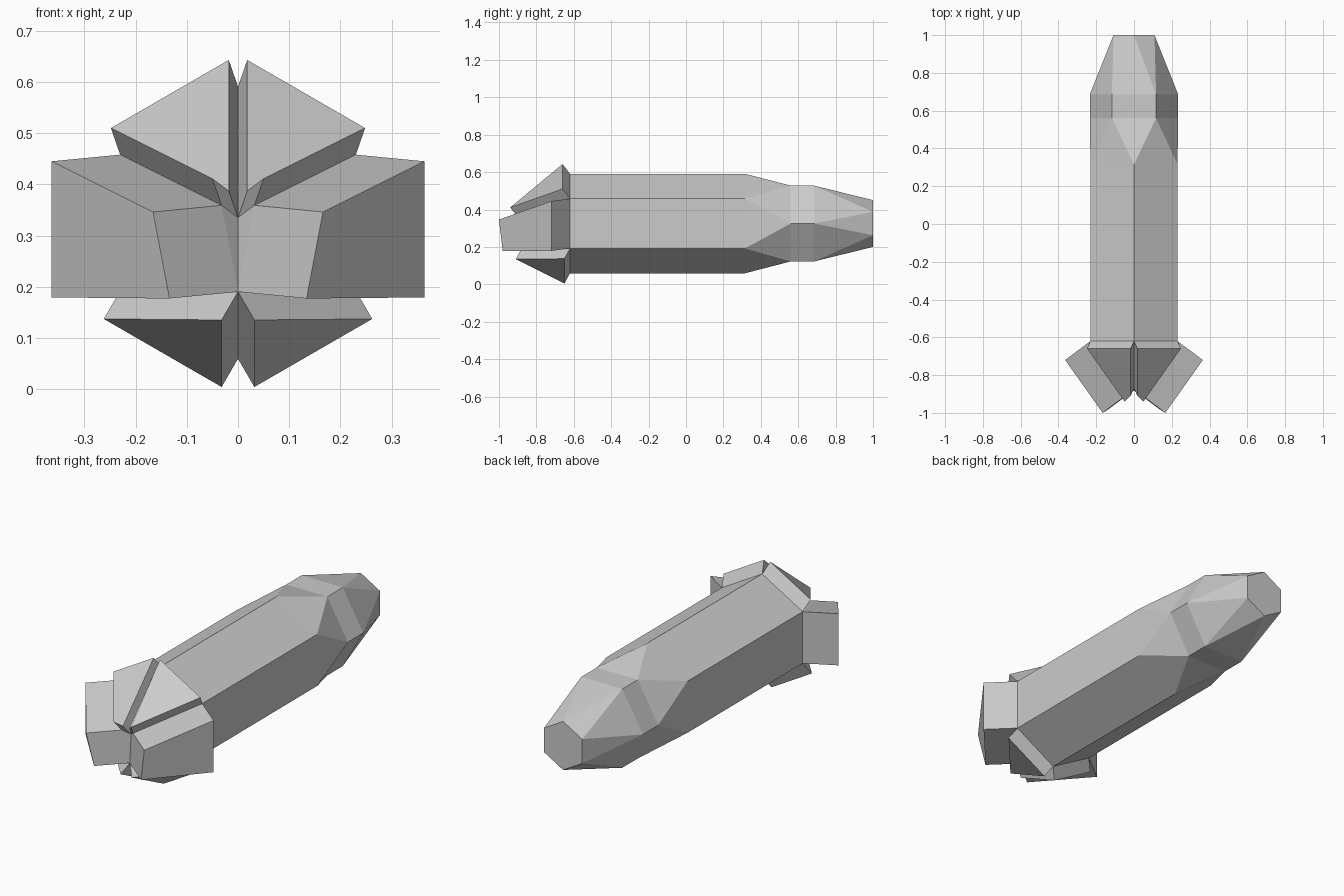
import bpy, bmesh
from math import sin, cos, pi
from mathutils import Vector

if "Cube" in bpy.data.objects:
    bpy.data.objects.remove(bpy.data.objects["Cube"])

bm = bmesh.new()
CZ = 0.325


def ring(y, r, turn):
    """Hexagon across the y axis; turn=0 has a corner at the top."""
    return [bm.verts.new((r * sin((i + turn) * pi / 3), y,
                          CZ + r * cos((i + turn) * pi / 3))) for i in range(6)]


def bridge(a, b):
    for i in range(6):
        j = (i + 1) % 6
        bm.faces.new((a[i], a[j], b[j], b[i]))


def facet(corner, turned):
    """Triangulated join of a corner-up ring and a half-turned ring."""
    for i in range(6):
        bm.faces.new((corner[i], corner[(i + 1) % 6], turned[i]))
        bm.faces.new((corner[i], turned[i], turned[i - 1]))


def poly(points):
    bm.faces.new([bm.verts.new(p) for p in points])


# Hexagonal body and faceted nose
back, shoulder = ring(-0.62, 0.266, 0), ring(0.315, 0.266, 0)
collar, taper = ring(0.56, 0.234, 0.5), ring(0.685, 0.234, 0.5)
tip = ring(1.0, 0.125, 0)
bridge(back, shoulder)
facet(shoulder, collar)
bridge(collar, taper)
facet(tip, taper)
bm.faces.new(tip)

# Thick petals raised from the tapered tail: inner outline and raise direction
top = tuple(back[0].co)
upper_side = tuple(back[1].co)
lower_side = tuple(back[2].co)
bottom = tuple(back[3].co)
peak, corner, centre = (0, -0.87, 0.335), (0.032, -0.9, 0.359), (0, -0.88, 0.19)
petals = [
    ((top, upper_side, corner, peak), (0.018, -0.04, 0.052)),
    ((upper_side, lower_side, centre, corner), (0.134, -0.1, -0.013)),
    ((bottom, lower_side, centre), (0.032, -0.03, -0.055)),
]
for side in (1, -1):
    flip = Vector((side, 1, 1))
    for outline, raised in petals:
        inner = [Vector(p) * flip for p in outline]
        outer = [p + Vector(raised) * flip for p in inner]
        poly(outer)
        for i in range(len(inner)):
            poly((inner[i - 1], inner[i], outer[i], outer[i - 1]))
    # Small infill between the petal tips
    poly([Vector(p) * flip for p in (peak, corner, centre)])

bmesh.ops.remove_doubles(bm, verts=bm.verts, dist=0.0005)
bmesh.ops.recalc_face_normals(bm, faces=bm.faces)
mesh = bpy.data.meshes.new("petal_tailed_body")
bm.to_mesh(mesh)
bm.free()
bpy.context.collection.objects.link(bpy.data.objects.new("petal_tailed_body", mesh))
